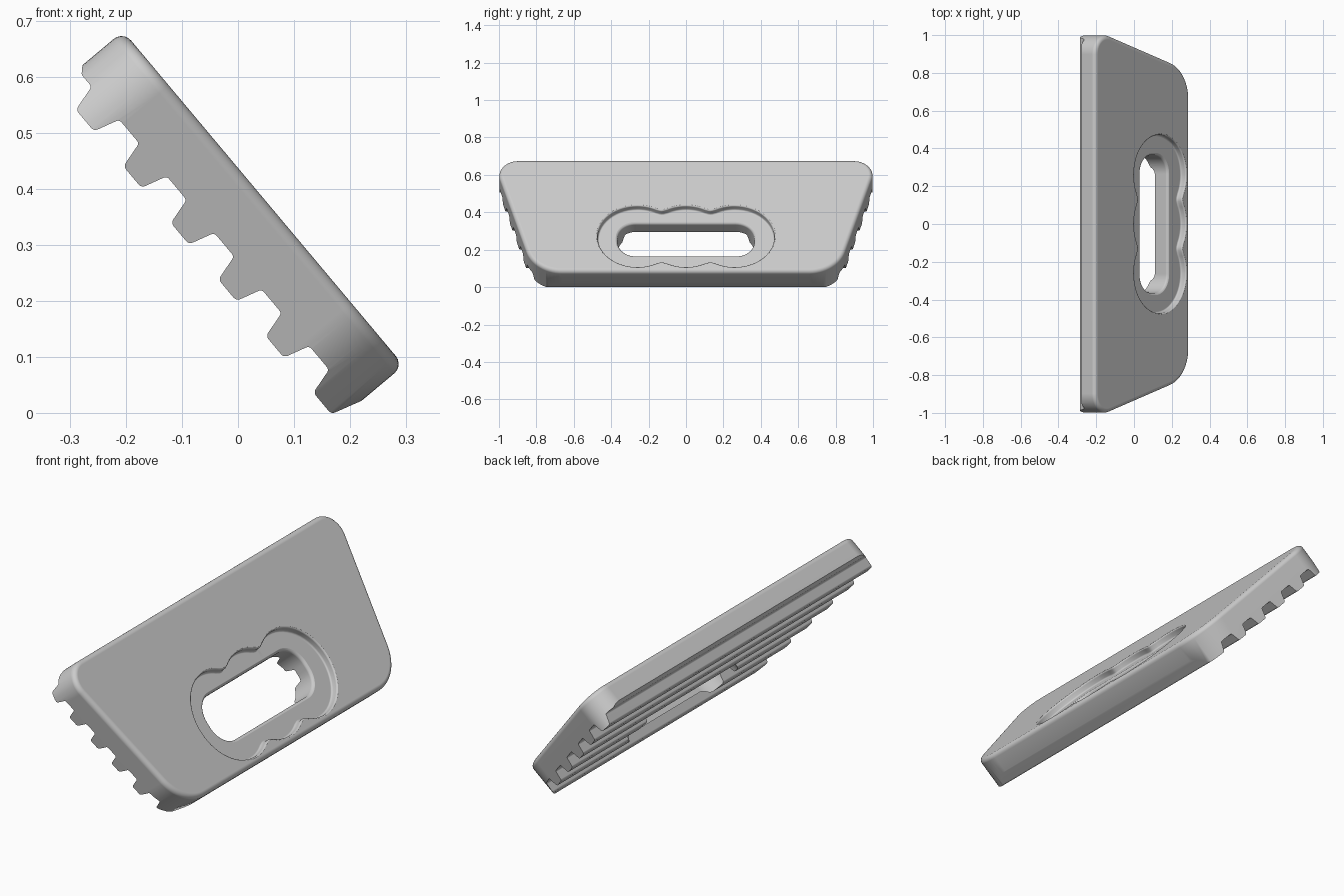
import bpy, bmesh, math
from mathutils import Vector, Matrix

cube = bpy.data.objects.get("Cube")
if cube:
    bpy.data.objects.remove(cube, do_unlink=True)

# Plate space before tilting: x runs down the slope, y across, z through the thickness
TILT = math.radians(50)
TOP_END, LOW_END = -0.655, 0.125
FACE, FLOOR, GROOVE, TIP = 0.285, 0.25, 0.178, 0.13


def rounded(corners, segs):
    """Closed 2D outline with each (x, y, radius) corner replaced by an arc."""
    out = []
    for i, (x, y, r) in enumerate(corners):
        p = Vector((x, y))
        a = (Vector(corners[i - 1][:2]) - p).normalized()
        b = (Vector(corners[(i + 1) % len(corners)][:2]) - p).normalized()
        if r == 0:
            out.append(p)
            continue
        half = a.angle(b) / 2
        centre = p + (a + b).normalized() * (r / math.sin(half))
        start = p + a * (r / math.tan(half)) - centre
        turn = (p + b * (r / math.tan(half)) - centre).angle_signed(start)
        for s in range(segs + 1):
            out.append(centre + Matrix.Rotation(turn * s / segs, 2) @ start)
    return out


def offset(outline, d):
    """Grow a counter-clockwise outline by d."""
    out = []
    for i, p in enumerate(outline):
        a = (p - outline[i - 1]).normalized()
        b = (outline[(i + 1) % len(outline)] - p).normalized()
        n = Vector((a.y + b.y, -a.x - b.x)).normalized()
        out.append(p + n * (d / max(0.5, n.dot(Vector((a.y, -a.x))))))
    return out


def loft(name, rings):
    """Capped solid through matching rings of 3D points."""
    bm = bmesh.new()
    loops = [[bm.verts.new(p) for p in ring] for ring in rings]
    n = len(loops[0])
    for lo, hi in zip(loops, loops[1:]):
        for i in range(n):
            j = (i + 1) % n
            bm.faces.new((lo[i], lo[j], hi[j], hi[i]))
    bm.faces.new(loops[0])
    bm.faces.new(loops[-1])
    bmesh.ops.recalc_face_normals(bm, faces=bm.faces)
    mesh = bpy.data.meshes.new(name)
    bm.to_mesh(mesh)
    bm.free()
    ob = bpy.data.objects.new(name, mesh)
    bpy.context.collection.objects.link(ob)
    return ob


def stack(name, outline, levels):
    """Solid from one outline at several (growth, height) levels."""
    return loft(name, [[(p.x, p.y, h) for p in offset(outline, d)] for d, h in levels])


def fillet(r, height, sign, steps=5):
    """Quarter-round levels: -1 rounds a top edge in, +1 flares a rim out."""
    arc = [math.pi / 2 * s / steps for s in range(steps + 1)]
    if sign < 0:
        return [(r * (math.cos(t) - 1), height - r + r * math.sin(t)) for t in arc]
    return [(r * (1 - math.cos(t)), height - r + r * math.sin(t)) for t in arc]


# Trapezoid plate with rounded corners and a soft upper edge
plate = stack("grip_plate", rounded([(TOP_END, -1.03, 0.1), (LOW_END, -0.812, 0.2),
                                     (LOW_END, 0.812, 0.2), (TOP_END, 1.03, 0.1)], 14),
              [(0, 0.05)] + fillet(0.022, FACE, -1))

# Toothed underside profile, extended past the plate on all other sides
profile = [(-0.75, 0.4, 0), (-0.75, 0.285, 0), (-0.643, GROOVE, 0.008)]
for k in range(6):
    x = -0.615 + 0.132 * k
    profile += [(x, GROOVE, 0.008), (x + 0.0135, TIP, 0.01), (x + 0.0635, TIP, 0.01)]
    if k < 5:
        profile.append((x + 0.077, GROOVE, 0.008))
profile += [(0.155, 0.29, 0), (0.155, 0.4, 0)]
section = rounded(profile, 4)
comb = loft("comb_cutter", [[(p.x, y, p.y) for p in section] for y in (-1.2, 1.2)])

# Scalloped finger recess: three overlapping circles with softened cusps
R, STEP, MID = 0.2125, 0.26, -0.12


def half_width(y):
    near = min((abs(y - c) for c in (-STEP, 0, STEP)))
    h = math.sqrt(max(0, R * R - near * near))
    d = abs(abs(y) - STEP / 2)
    return max(h, 0.179 + 12.8 * d * d) if d < 0.03 else h


ys = [-STEP - R * math.cos(math.pi / 2 * i / 14) for i in range(15)]
ys += [-STEP + STEP * i / 26 for i in range(1, 27)]
ys += [-y for y in reversed(ys[:-1])]
lower = [Vector((MID + half_width(y), y)) for y in ys]
upper = [Vector((MID - half_width(y), y)) for y in reversed(ys[1:-1])]
recess = stack("recess_cutter", lower + upper,
               [(-0.008, FLOOR), (-0.003, FLOOR + 0.003), (0, FLOOR + 0.008)]
               + fillet(0.008, FACE, 1)[:-1] + [(0.008, FACE + 0.002), (0.008, 0.4)])

# Handle slot with a flared rim
slot = stack("slot_cutter", rounded([(-0.24, -0.365, 0.1), (-0.015, -0.365, 0.1),
                                     (-0.015, 0.365, 0.1), (-0.24, 0.365, 0.1)], 12),
             [(0, 0.03)] + fillet(0.015, FLOOR, 1)[:-1] + [(0.015, FLOOR + 0.002), (0.015, 0.35)])

# Cut the plate, then keep only the finished mesh
cutters = ((comb, 'INTERSECT'), (recess, 'DIFFERENCE'), (slot, 'DIFFERENCE'))
for cutter, operation in cutters:
    mod = plate.modifiers.new(cutter.name, 'BOOLEAN')
    mod.object, mod.operation, mod.solver = cutter, operation, 'EXACT'
    cutter.hide_render = True
bpy.context.view_layer.update()
final = bpy.data.meshes.new_from_object(plate.evaluated_get(bpy.context.evaluated_depsgraph_get()))
plate.modifiers.clear()
plate.data = final
for cutter, _ in cutters:
    bpy.data.objects.remove(cutter, do_unlink=True)

# Tilt the plate and stand it on the ground
final.transform(Matrix.Rotation(TILT, 4, 'Y'))
xs = [v.co.x for v in final.vertices]
low = min(v.co.z for v in final.vertices)
final.transform(Matrix.Translation((-(min(xs) + max(xs)) / 2, 0, -low)))

# Plain grey finish
grey = bpy.data.materials.new("light_grey")
grey.use_nodes = True
colour = (0.6, 0.6, 0.6, 1)
grey.diffuse_color = colour
grey.node_tree.nodes["Principled BSDF"].inputs["Base Color"].default_value = colour
final.materials.clear()
final.materials.append(grey)

# Smooth the rounded edges and keep broad faces flat
bpy.ops.object.select_all(action='DESELECT')
plate.select_set(True)
bpy.context.view_layer.objects.active = plate
bpy.ops.object.shade_smooth_by_angle(angle=math.radians(35))
normals = plate.modifiers.new("flat_faces", 'WEIGHTED_NORMAL')
normals.keep_sharp = True
